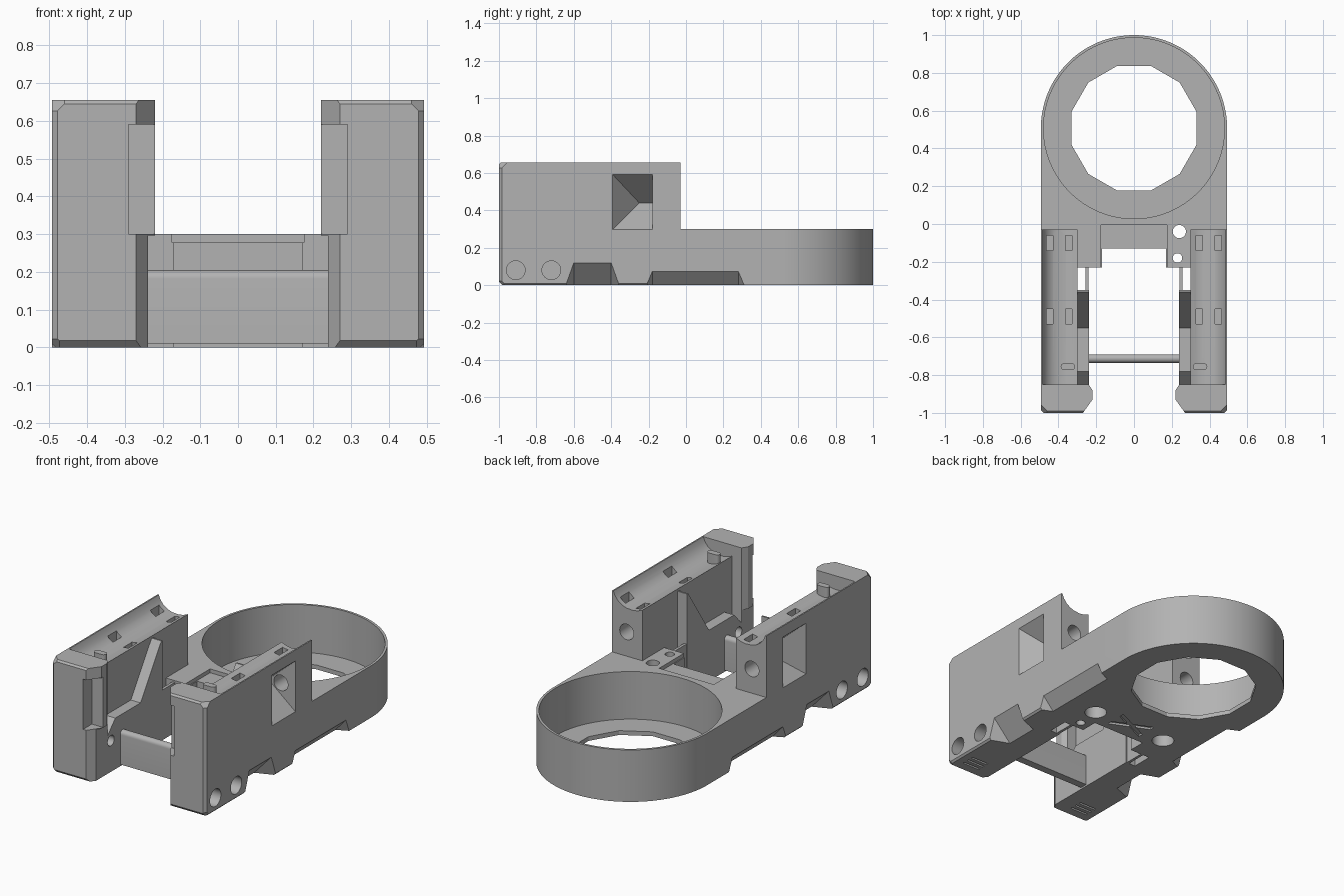
import bpy, bmesh, math
from mathutils import Vector

if "Cube" in bpy.data.objects:
    bpy.data.objects.remove(bpy.data.objects["Cube"])

GREY = (0.45, 0.45, 0.45, 1)
grey = bpy.data.materials.new("plain grey plastic")
grey.use_nodes = True
grey.diffuse_color = GREY
grey.node_tree.nodes["Principled BSDF"].inputs["Base Color"].default_value = GREY


def add_object(name, bm):
    bmesh.ops.recalc_face_normals(bm, faces=bm.faces)
    mesh = bpy.data.meshes.new(name)
    bm.to_mesh(mesh)
    bm.free()
    mesh.materials.append(grey)
    ob = bpy.data.objects.new(name, mesh)
    bpy.context.scene.collection.objects.link(ob)
    return ob


def prism(name, outline, axis, lo, hi):
    """Extrude a 2D outline along x (y,z), y (x,z) or z (x,y)."""
    place = {"x": lambda a, b, t: (t, a, b),
             "y": lambda a, b, t: (a, t, b),
             "z": lambda a, b, t: (a, b, t)}[axis]
    bm = bmesh.new()
    face = bm.faces.new([bm.verts.new(place(a, b, lo)) for a, b in outline])
    grown = bmesh.ops.extrude_face_region(bm, geom=[face])["geom"]
    verts = [v for v in grown if isinstance(v, bmesh.types.BMVert)]
    bmesh.ops.translate(bm, verts=verts, vec=place(0, 0, hi - lo))
    return add_object(name, bm)


def box(name, x, y, z):
    return prism(name, [(x[0], y[0]), (x[1], y[0]), (x[1], y[1]), (x[0], y[1])], "z", *z)


def circle(a, b, r, n=32, start=0.0, sweep=2 * math.pi, closed=False):
    steps = n + 1 if closed else n
    return [(a + r * math.cos(start + sweep * i / n),
             b + r * math.sin(start + sweep * i / n)) for i in range(steps)]


def hull(name, points):
    bm = bmesh.new()
    for p in points:
        bm.verts.new(p)
    bmesh.ops.convex_hull(bm, input=bm.verts)
    return add_object(name, bm)


def flip(ob):
    """Mirrored copy across x = 0."""
    bm = bmesh.new()
    bm.from_mesh(ob.data)
    for v in bm.verts:
        v.co.x = -v.co.x
    return add_object(ob.name + "_flipped", bm)


def cut(ob, cutters):
    for c in cutters:
        mod = ob.modifiers.new("cut", "BOOLEAN")
        mod.operation, mod.solver, mod.object = "DIFFERENCE", "EXACT", c
    dg = bpy.context.evaluated_depsgraph_get()
    mesh = bpy.data.meshes.new_from_object(ob.evaluated_get(dg))
    ob.modifiers.clear()
    ob.data = mesh


def chamfer(ob, point, normal):
    """Slice off everything beyond a plane and cap the cut."""
    bm = bmesh.new()
    bm.from_mesh(ob.data)
    res = bmesh.ops.bisect_plane(bm, geom=bm.verts[:] + bm.edges[:] + bm.faces[:],
                                 plane_co=point, plane_no=Vector(normal).normalized(),
                                 clear_outer=True)
    edges = [e for e in res["geom_cut"] if isinstance(e, bmesh.types.BMEdge)]
    bmesh.ops.edgeloop_fill(bm, edges=edges)
    bmesh.ops.recalc_face_normals(bm, faces=bm.faces)
    bm.to_mesh(ob.data)
    bm.free()


def finish(ob, mirrored=False):
    if mirrored:
        ob.modifiers.new("Mirror", "MIRROR")
    ob.data.shade_smooth()
    ob.data.set_sharp_from_angle(angle=math.radians(25))


W = 0.493      # half width
RING_Y = 0.507


# Sloped reliefs along the lower outer edge
def relief(y0, y1, h, slope):
    pts = []
    for y, z in ((y0, 0), (y1, 0), (y0 + slope, h), (y1 - slope, h)):
        pts.append((W + 0.01, y, z + (0.01 if z else -0.01)))
    pts += [(W - h, y0 + slope, -0.01), (W - h, y1 - slope, -0.01)]
    return hull("relief_cutter", pts)


reliefs = [relief(-0.65, -0.35, 0.12, 0.05), relief(-0.22, 0.32, 0.075, 0.04)]

# Base: round cup at the back, deck with two tabs at the front
half = [(0.305, -0.03), (0.305, -0.23), (0.17, -0.23), (0.17, -0.13)]
outline = circle(0, RING_Y, W, 72, 0, math.pi, True)
outline += [(-W, -0.03)] + [(-x, y) for x, y in half] + half[::-1] + [(W, -0.03)]
base = prism("cup_base", outline, "z", 0, 0.3)
side = [prism("screw_cutter", circle(0.24, -0.04, 0.035), "z", -0.1, 0.4),
        prism("bore_cutter", circle(0.24, -0.04, 0.06), "z", -0.1, 0.1),
        prism("small_cutter", circle(0.23, -0.18, 0.025), "z", -0.1, 0.4),
        reliefs[1]]
cross = []
for s in (1, -1):
    pts = [(-0.11, -0.05 * s - 0.01), (0.11, 0.05 * s - 0.01),
           (0.11, 0.05 * s - 0.04), (-0.11, -0.05 * s - 0.04)]
    cross.append(prism("cross_cutter", pts, "z", -0.1, 0.012))
middle = [prism("cup_cutter", circle(0, RING_Y, 0.479, 96), "z", 0.025, 0.5),
          prism("hole_cutter", circle(0, RING_Y, 0.342, 12, math.pi / 12), "z", -0.1, 0.1),
          box("recess_cutter", (-0.175, 0.175), (-0.3, -0.005), (0.278, 0.4))] + cross
flipped = [flip(c) for c in side]
cut(base, middle + side + flipped)
finish(base)

# Tower: side wall with a scooped top
scoop = [(0.485, 0.655), (0.475, 0.63), (0.455, 0.605), (0.43, 0.588),
         (0.40, 0.578), (0.36, 0.575), (0.33, 0.58), (0.30, 0.592)]
tower = prism("tower", [(0.30, 0), (W - 0.01, 0), (W, 0.01), (W, 0.655)] + scoop,
              "y", -0.85, -0.03)

# Front pillar with chamfered edges
pillar = prism("front_pillar", [(0.27, -1), (W - 0.015, -1), (W, -0.985), (W, -0.85),
                                (0.24, -0.85), (0.22, -0.88), (0.22, -0.93)], "z", 0, 0.655)
chamfer(pillar, (0.45, -1, 0.655), (1, -1, 1))
chamfer(pillar, (0.455, -1, 0), (1, -1, -1))
chamfer(pillar, (0.4, -1, 0.645), (0, -1, 1))
chamfer(pillar, (0.4, -1, 0.018), (0, -1, -1))
chamfer(pillar, (W, -0.9, 0.01), (1, 0, -1))

# Stepped guide rail on the inner side of the tower
rail = prism("guide_rail", [(-0.87, 0), (-0.87, 0.2), (-0.78, 0.295), (-0.55, 0.295),
                            (-0.36, 0.58), (-0.35, 0.58), (-0.35, 0)], "x", 0.238, 0.302)

# Cuts shared by the tower parts
cutters = reliefs + [
    prism("side_hole", circle(-0.91, 0.08, 0.05), "x", W - 0.12, W + 0.1),
    prism("side_hole", circle(-0.72, 0.08, 0.05), "x", W - 0.12, W + 0.1),
    prism("inner_hole", circle(-0.82, 0.18, 0.03), "x", 0.1, 0.34),
    prism("rear_hole", circle(0.40, 0.44, 0.045), "y", -0.22, 0.1),
    box("slot_cutter", (0.1, 0.29), (-1.1, -0.92), (0.30, 0.59)),
    box("lower_cutter", (0.1, 0.238), (-1.1, -0.8), (-0.1, 0.297)),
    hull("pocket_cutter", [(W + 0.01, y, z) for y in (-0.4, -0.18) for z in (0.29, 0.6)]
         + [(0.32, -0.25, 0.44), (0.32, -0.18, 0.44)])]
for x in (0.345, 0.445):
    for y in (-0.1, -0.49):
        cutters.append(box("floor_slot", (x - 0.017, x + 0.017),
                           (y - 0.04, y + 0.04), (0.53, 0.62)))
for i in range(3):
    y = -0.93 + i * 0.035
    cutters.append(box("grip_slit", (0.33, 0.44), (y, y + 0.012), (-0.1, 0.012)))
for part in (tower, pillar, rail):
    cut(part, cutters)
    finish(part, True)

# Small peg on the tower top and thin web beside the deck tab
peg = prism("peg", circle(0.33, -0.755, 0.018, 10, math.pi / 2, math.pi, True)
            + circle(0.37, -0.755, 0.018, 10, -math.pi / 2, math.pi, True), "z", 0.55, 0.635)
finish(peg, True)
web = box("thin_web", (0.242, 0.258), (-0.36, -0.22), (0, 0.29))
finish(web, True)

# Rounded bar joining both sides
bar = prism("cross_bar", [(-0.735, 0.01), (-0.69, 0.01)]
            + circle(-0.7125, 0.182, 0.0225, 12, 0, math.pi, True), "x", -0.25, 0.25)
finish(bar)

# Helpers are no longer needed once the cuts are applied
for c in set(middle + side + flipped + cutters):
    bpy.data.objects.remove(c)
